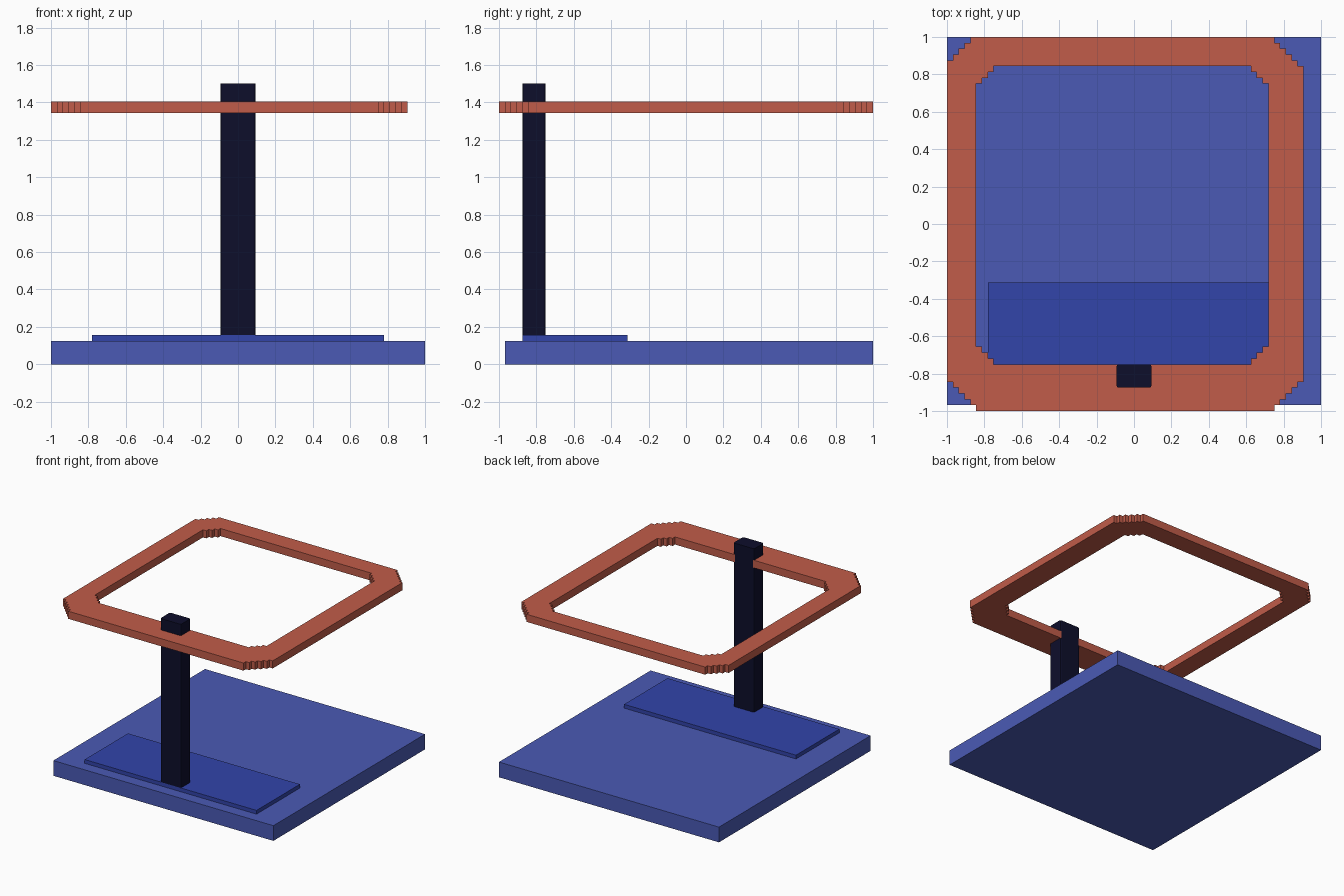
import bpy
import bmesh

U = 1 / 32  # the model sits on a regular grid of this step

if "Cube" in bpy.data.objects:
    bpy.data.objects.remove(bpy.data.objects["Cube"], do_unlink=True)


def material(name, rgb):
    mat = bpy.data.materials.new(name)
    mat.use_nodes = True
    mat.diffuse_color = (*rgb, 1)
    mat.node_tree.nodes["Principled BSDF"].inputs["Base Color"].default_value = (*rgb, 1)
    return mat


def finish(bm, name, mat):
    bmesh.ops.recalc_face_normals(bm, faces=bm.faces[:])
    mesh = bpy.data.meshes.new(name)
    bm.to_mesh(mesh)
    bm.free()
    mesh.materials.append(mat)
    obj = bpy.data.objects.new(name, mesh)
    bpy.context.collection.objects.link(obj)
    return obj


def box(name, lo, hi, mat, bevel=0):
    """Box between two grid corners, optionally with softened upright edges."""
    bm = bmesh.new()
    bmesh.ops.create_cube(bm, size=1)
    for v in bm.verts:
        v.co = [(lo[i] if v.co[i] < 0 else hi[i]) * U for i in range(3)]
    if bevel:
        upright = [e for e in bm.edges if abs(e.verts[0].co.z - e.verts[1].co.z) > 0.1]
        bmesh.ops.bevel(bm, geom=upright, offset=bevel, segments=2, profile=0.5, affect='EDGES')
    return finish(bm, name, mat)


def stepped_corner(cx, cy, sx, sy, n):
    """Staircase of n steps cutting off a rectangle corner, counterclockwise."""
    pts = []
    for i in range(n + 1):
        pts.append((cx - sx * i, cy - sy * (n - i)))
        if i < n:
            pts.append((cx - sx * (i + 1), cy - sy * (n - i)))
    return pts if sx * sy > 0 else pts[::-1]


def stepped_loop(x0, x1, y0, y1, steps):
    """Rectangle outline with stepped corners: front-left start, counterclockwise."""
    corners = [(x0, y0, -1, -1), (x1, y0, 1, -1), (x1, y1, 1, 1), (x0, y1, -1, 1)]
    return [p for c, n in zip(corners, steps) for p in stepped_corner(*c, n)]


def ring(name, loops, z0, z1, mat):
    bm = bmesh.new()
    edges = []
    for loop in loops:
        vs = [bm.verts.new((x * U, y * U, z0 * U)) for x, y in loop]
        edges += [bm.edges.new((a, b)) for a, b in zip(vs, vs[1:] + vs[:1])]
    bmesh.ops.triangle_fill(bm, edges=edges, use_beauty=True)
    out = bmesh.ops.extrude_face_region(bm, geom=bm.faces[:], use_keep_orig=True)
    top = [g for g in out["geom"] if isinstance(g, bmesh.types.BMVert)]
    bmesh.ops.translate(bm, verts=top, vec=(0, 0, (z1 - z0) * U))
    return finish(bm, name, mat)


base_blue = material("base blue", (0.069, 0.102, 0.462))
deep_blue = material("deep blue", (0.032, 0.058, 0.402))
navy = material("dark navy", (0.004, 0.0044, 0.024))
terracotta = material("terracotta", (0.533, 0.107, 0.067))

# Floor slab, raised plate and post
box("base_slab", (-32, -31, 0), (32, 32, 4), base_blue)
box("raised_plate", (-25, -28, 4), (25, -10, 5), deep_blue)
box("post", (-3, -28, 5), (3, -24, 48), navy, bevel=0.012)

# Flat ring with stepped corners, held by the post
outer = stepped_loop(-32, 29, -32, 32, (5, 5, 5, 4))
inner = stepped_loop(-27, 23, -24, 27, (3, 3, 3, 3))
ring("stepped_ring", (outer, inner), 43, 45, terracotta)
